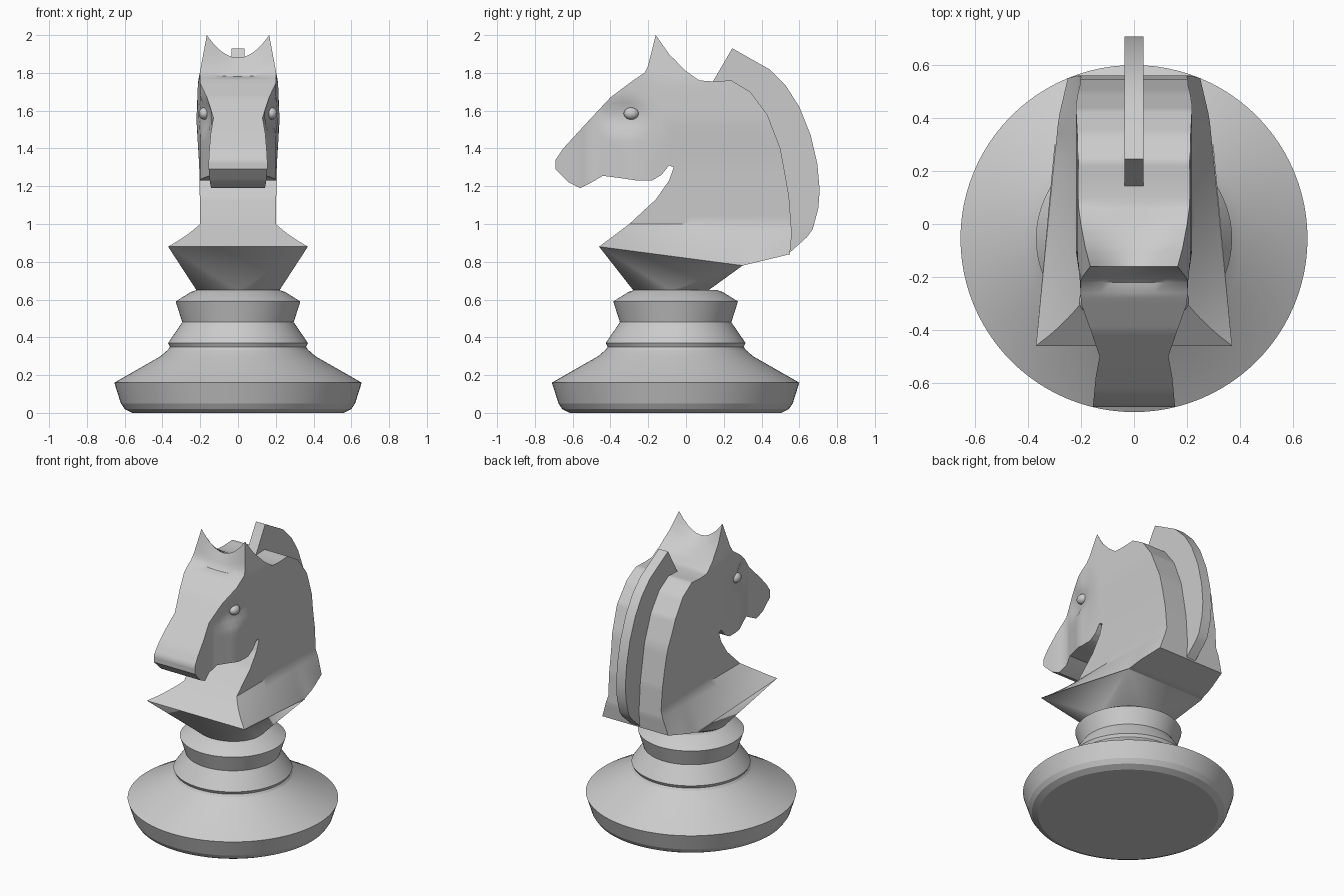
import bpy, bmesh, math
from mathutils import Vector

if "Cube" in bpy.data.objects:
    bpy.data.objects.remove(bpy.data.objects["Cube"], do_unlink=True)

CENTRE_Y = -0.055

grey = bpy.data.materials.new("light_grey")
grey.use_nodes = True
grey.diffuse_color = (0.6, 0.6, 0.6, 1)
grey.node_tree.nodes["Principled BSDF"].inputs["Base Color"].default_value = (0.6, 0.6, 0.6, 1)


def finish(bm, name, angle=30):
    bmesh.ops.recalc_face_normals(bm, faces=bm.faces)
    mesh = bpy.data.meshes.new(name)
    bm.to_mesh(mesh)
    bm.free()
    obj = bpy.data.objects.new(name, mesh)
    bpy.context.collection.objects.link(obj)
    mesh.materials.append(grey)
    bpy.ops.object.select_all(action="DESELECT")
    obj.select_set(True)
    bpy.context.view_layer.objects.active = obj
    bpy.ops.object.shade_smooth_by_angle(angle=math.radians(angle))
    return obj


def slab(profile, half):
    """Solid from a (y, z) outline, extruded across x."""
    bm = bmesh.new()
    face = bm.faces.new([bm.verts.new((-half, y, z)) for y, z in profile])
    out = bmesh.ops.extrude_face_region(bm, geom=[face], use_keep_orig=True)
    for v in out["geom"]:
        if isinstance(v, bmesh.types.BMVert):
            v.co.x = half
    bmesh.ops.recalc_face_normals(bm, faces=bm.faces)
    return bm


def lerp(table, t):
    """Piecewise linear lookup."""
    if t <= table[0][0]:
        return table[0][1]
    for (a, u), (b, v) in zip(table, table[1:]):
        if t <= b:
            return u + (v - u) * (t - a) / (b - a)
    return table[-1][1]


# Turned base
bm = bmesh.new()
profile = [(0, 0), (0.56, 0), (0.6, 0.02), (0.62, 0.05), (0.655, 0.16), (0.41, 0.3),
           (0.37, 0.335), (0.36, 0.35), (0.37, 0.37), (0.295, 0.48), (0.33, 0.59),
           (0.25, 0.64), (0.22, 0.65), (0, 0.65)]
verts = [bm.verts.new((r, 0, z)) for r, z in profile]
edges = [bm.edges.new(pair) for pair in zip(verts, verts[1:])]
bmesh.ops.spin(bm, geom=verts + edges, axis=(0, 0, 1), cent=(0, 0, 0),
               angle=math.tau, steps=96, use_duplicate=False)
bmesh.ops.remove_doubles(bm, verts=bm.verts, dist=0.0005)
finish(bm, "turned_base", 15).location.y = CENTRE_Y

# Tapered underside of the bust
bm = bmesh.new()
for s in (-1, 1):
    bm.verts.new((s * 0.37, -0.46, 0.88))
    bm.verts.new((s * 0.3, 0.3, 0.78))
for i in range(48):
    a = math.tau * i / 48
    bm.verts.new((0.22 * math.cos(a), -0.08 + 0.2 * math.sin(a), 0.65))
bmesh.ops.convex_hull(bm, input=bm.verts)
finish(bm, "bust_underside", 25)

# Head, neck and flared bust as one sculpted slab
outline = [(-.46, .88), (-.3, 1), (-.16, 1.13), (-.09, 1.23), (-.065, 1.3), (-.09, 1.31),
           (-.13, 1.26), (-.18, 1.23), (-.26, 1.23), (-.36, 1.245), (-.44, 1.255),
           (-.5, 1.22), (-.56, 1.19), (-.62, 1.22), (-.69, 1.29), (-.69, 1.34),
           (-.65, 1.4), (-.54, 1.52), (-.4, 1.67), (-.28, 1.76), (-.22, 1.8),
           (-.2, 1.84), (-.16, 2), (-.09, 1.9), (0, 1.81), (.07, 1.76), (.14, 1.755),
           (.24, 1.76), (.34, 1.7), (.43, 1.58), (.5, 1.4), (.545, 1.15), (.56, .95),
           (.55, .84), (.3, .78)]
NECK = [(1, .2), (1.3, .205), (1.55, .22), (1.75, .212), (2, .165)]
HEAD = [(-.69, .155), (-.58, .145), (-.5, .13), (-.44, .15), (-.3, .2), (-.2, .205), (-.1, .22)]
RIM = [(-.46, .37), (.4, .285), (.55, .25)]
RIM_Z = [(-.46, .88), (.3, .78), (.55, .84)]


def half_width(y, z):
    w = lerp(NECK, z)
    if z > 1.17 and y < -0.06:
        w = min(w, lerp(HEAD, y))
        # eye socket hollow
        d = math.hypot((y + 0.33) / 0.13, (z - 1.57) / 0.1)
        w -= 0.03 * max(0, 1 - d * d)
    if z < 1:
        t = (1 - z) / (1 - lerp(RIM_Z, y))
        w += (lerp(RIM, y) - w) * min(1, t)
    return w


bm = slab(outline, 1)
cuts = [((0, -0.7 + 0.04 * i, 0), (0, 1, 0)) for i in range(32)]
cuts += [((0, 0, 0.8 + 0.04 * i), (0, 0, 1)) for i in range(30)]
cuts += [((-1 + 0.2 * i, 0, 0), (1, 0, 0)) for i in range(1, 10)]
for point, normal in cuts:
    bmesh.ops.bisect_plane(bm, geom=bm.verts[:] + bm.edges[:] + bm.faces[:],
                           dist=0.0005, plane_co=point, plane_no=normal)
for v in bm.verts:
    x, y, z = v.co
    v.co.x = x * half_width(y, z)
    # scoop between the two ears
    if z > 1.76 and -0.23 < y < 0.08:
        v.co.z -= (z - 1.76) * 0.5 * (1 - x * x)
finish(bm, "horse_head_and_neck", 35)

# Mane fin
mane = [(.1, 1.7), (.14, 1.75), (.245, 1.93), (.44, 1.82), (.53, 1.73), (.6, 1.62),
        (.66, 1.47), (.695, 1.32), (.708, 1.18), (.7, 1.08), (.67, .97), (.64, .93),
        (.545, .845), (.45, 1.2)]
finish(slab(mane, 0.035), "mane", 25)

# Eyes
for side, s in (("left", 1), ("right", -1)):
    bm = bmesh.new()
    bmesh.ops.create_uvsphere(bm, u_segments=20, v_segments=12, radius=1)
    for v in bm.verts:
        v.co = Vector((v.co.x * 0.03, v.co.y * 0.04, v.co.z * 0.032))
    finish(bm, side + "_eye").location = (s * 0.178, -0.29, 1.585)
